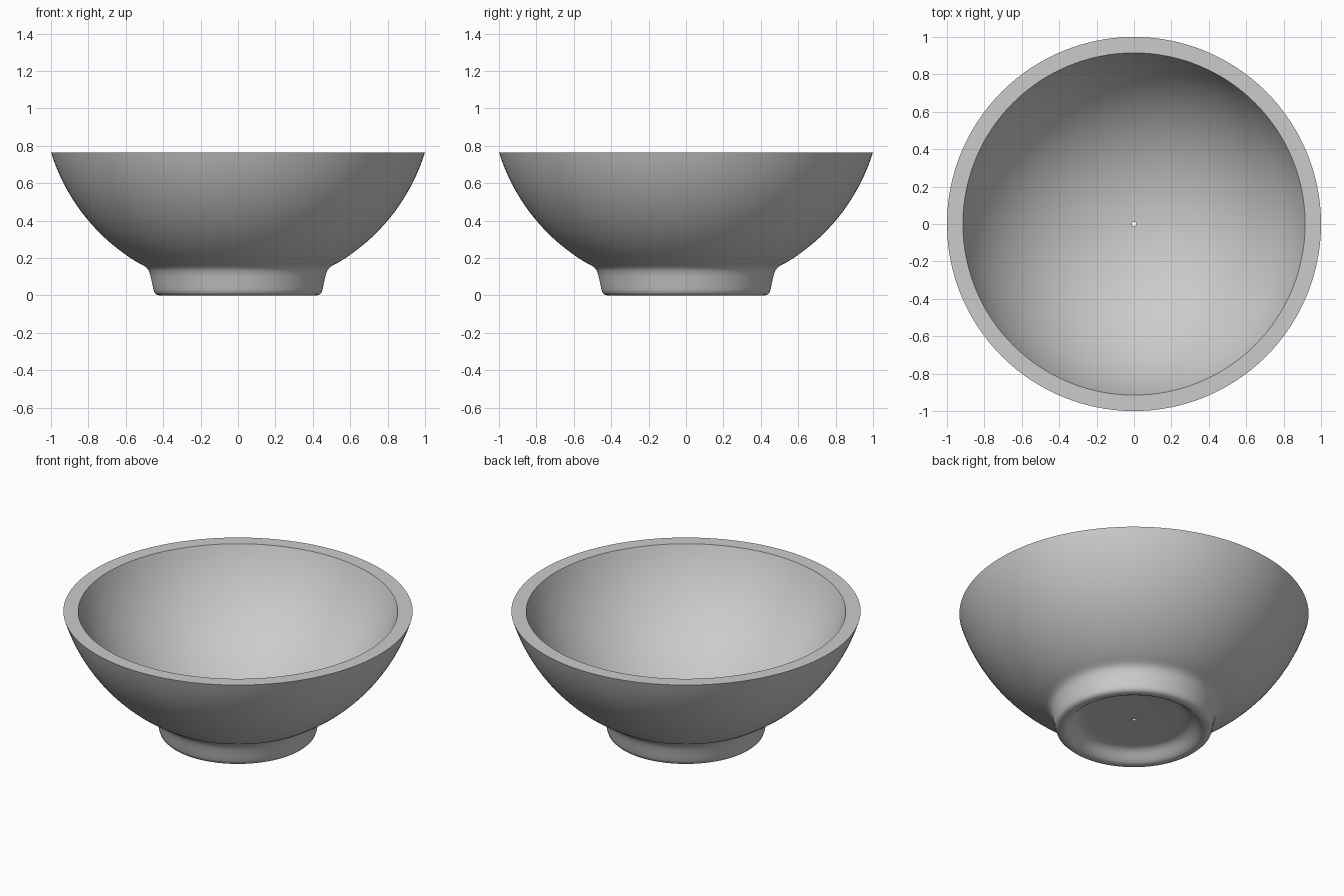
import bpy, bmesh, math

cube = bpy.data.objects.get("Cube")
if cube:
    bpy.data.objects.remove(cube)

SEGMENTS = 128
CENTRE_Z = 1.075      # shared centre of the inner and outer wall curves
RIM_Z = 0.765
HOLE = 0.012          # tiny centre hole through the floor


def wall(r_start, r_end, steps):
    """Arc about the shared centre, from the rim down to radius r_end."""
    radius = math.hypot(r_start, CENTRE_Z - RIM_Z)
    a0, a1 = math.asin(r_start / radius), math.asin(r_end / radius)
    angles = [a0 + (a1 - a0) * i / steps for i in range(steps + 1)]
    return [(radius * math.sin(a), CENTRE_Z - radius * math.cos(a)) for a in angles]


# Outer wall, flared neck, rounded foot ring and recessed underside
outer = wall(1.0, 0.53, 20)
foot = [(0.505, 0.16), (0.488, 0.147), (0.476, 0.13), (0.468, 0.105),
        (0.458, 0.06), (0.452, 0.03), (0.446, 0.014), (0.436, 0.004),
        (0.42, 0), (0.40, 0), (0.385, 0.006), (0.365, 0.022),
        (0.345, 0.042), (0.325, 0.057), (0.30, 0.064), (0.26, 0.066)]
inner = wall(0.915, HOLE, 32)
profile = outer + foot + [(HOLE, 0.066)] + inner[::-1]

# Turn the closed profile around the vertical axis
bm = bmesh.new()
verts = [bm.verts.new((r, 0, z)) for r, z in profile]
edges = [bm.edges.new((verts[i - 1], verts[i])) for i in range(len(verts))]
bmesh.ops.spin(bm, geom=verts + edges, cent=(0, 0, 0), axis=(0, 0, 1),
               angle=math.tau, steps=SEGMENTS, use_duplicate=False)
bmesh.ops.remove_doubles(bm, verts=bm.verts, dist=0.0002)
bmesh.ops.recalc_face_normals(bm, faces=bm.faces)
mesh = bpy.data.meshes.new("bowl")
bm.to_mesh(mesh)
bm.free()

bowl = bpy.data.objects.new("bowl", mesh)
bpy.context.collection.objects.link(bowl)

# Plain grey glaze
grey = bpy.data.materials.new("plain_grey")
grey.use_nodes = True
colour = (0.6, 0.6, 0.6, 1)
grey.diffuse_color = colour
grey.node_tree.nodes["Principled BSDF"].inputs["Base Color"].default_value = colour
mesh.materials.append(grey)

# Smooth walls with crisp rim edges
bpy.ops.object.select_all(action="DESELECT")
bowl.select_set(True)
bpy.context.view_layer.objects.active = bowl
bpy.ops.object.shade_smooth_by_angle(angle=math.radians(40))
